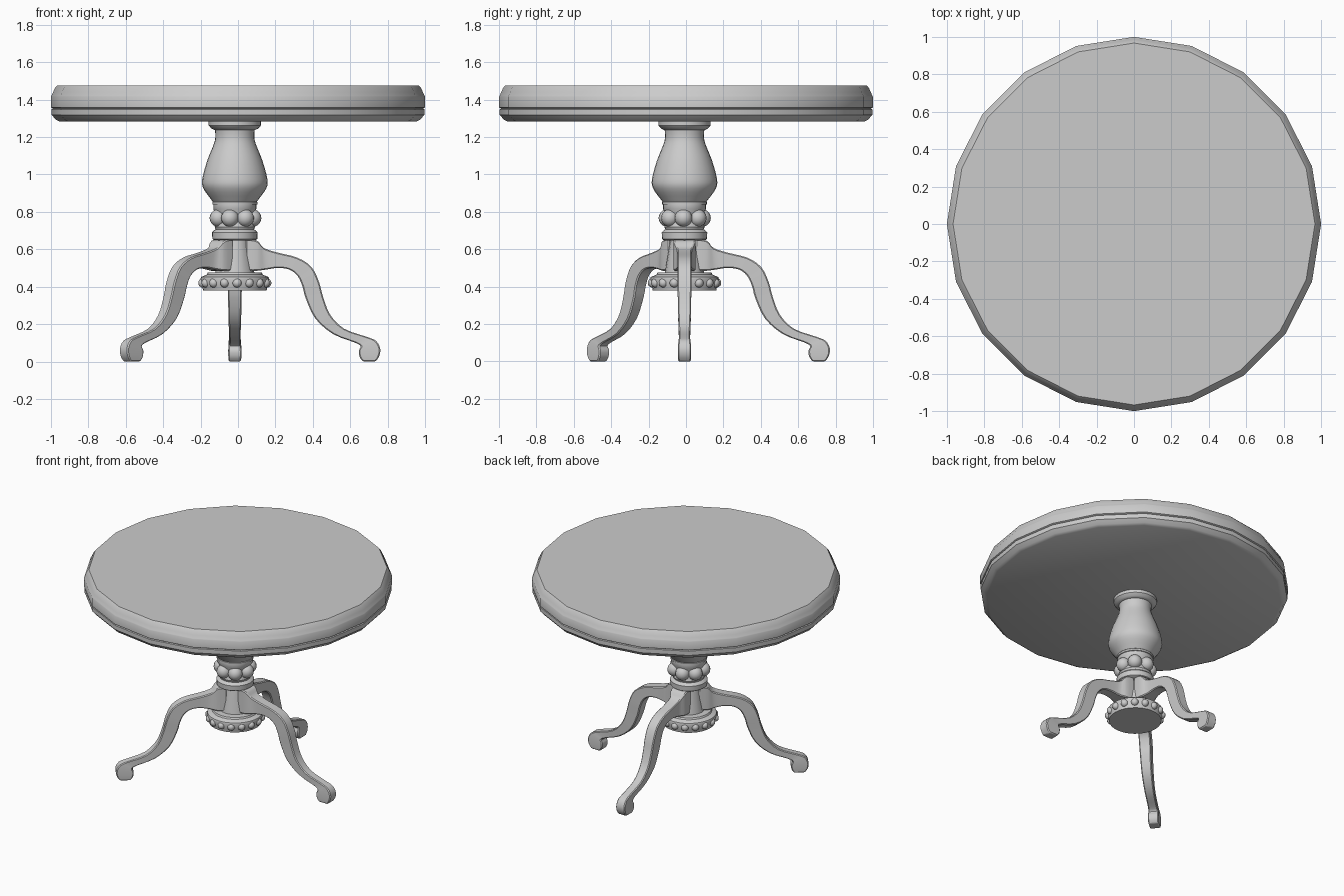
import bpy, bmesh, math
from mathutils import Vector, Matrix

if "Cube" in bpy.data.objects:
    bpy.data.objects.remove(bpy.data.objects["Cube"])

GREY = (0.6, 0.6, 0.6, 1)
mat = bpy.data.materials.new("plain grey")
mat.use_nodes = True
mat.diffuse_color = GREY
mat.node_tree.nodes["Principled BSDF"].inputs["Base Color"].default_value = GREY

CENTRE = Vector((-0.017, -0.008, 0))


def finish(bm, name, loc=(0, 0, 0), turn=0, angle=35, bevel=0):
    bmesh.ops.recalc_face_normals(bm, faces=bm.faces[:])
    mesh = bpy.data.meshes.new(name)
    bm.to_mesh(mesh)
    bm.free()
    mesh.materials.append(mat)
    ob = bpy.data.objects.new(name, mesh)
    bpy.context.collection.objects.link(ob)
    ob.location = loc
    ob.rotation_euler.z = math.radians(turn)
    if bevel:
        mod = ob.modifiers.new("soft edges", "BEVEL")
        mod.width = bevel
        mod.limit_method = "ANGLE"
        mod.angle_limit = math.radians(50)
    bpy.ops.object.select_all(action="DESELECT")
    ob.select_set(True)
    bpy.context.view_layer.objects.active = ob
    bpy.ops.object.shade_smooth_by_angle(angle=math.radians(angle))
    return ob


def skin(bm, rings):
    """Bridge closed rings of points and cap both ends."""
    loops = [[bm.verts.new(p) for p in ring] for ring in rings]
    n = len(loops[0])
    for a, b in zip(loops, loops[1:]):
        for i in range(n):
            j = (i + 1) % n
            bm.faces.new((a[i], a[j], b[j], b[i]))
    bm.faces.new(loops[0])
    bm.faces.new(loops[-1])


def lathe(name, profile, sides, loc=(0, 0, 0)):
    bm = bmesh.new()
    step = math.tau / sides
    skin(bm, [[(r * math.cos(i * step), r * math.sin(i * step), z)
               for i in range(sides)] for r, z in profile])
    return finish(bm, name, loc)


def smooth_path(points, cuts):
    """Catmull-Rom interpolation through tuples of any size."""
    pts = [Vector(p) for p in points]
    pts = [pts[0]] + pts + [pts[-1]]
    out = []
    for a, b, c, d in zip(pts, pts[1:], pts[2:], pts[3:]):
        for k in range(cuts):
            t = k / cuts
            out.append(b + (c - a) * t / 2 + (a * 2 - b * 5 + c * 4 - d) * t**2 / 2
                       + (b * 3 - a - c * 3 + d) * t**3 / 2)
    return out + [pts[-1]]


def bead_ring(name, count, ring, height, radius, start, detail):
    bm = bmesh.new()
    for i in range(count):
        a = math.radians(start) + i * math.tau / count
        spot = Vector((ring * math.cos(a), ring * math.sin(a), height))
        bmesh.ops.create_uvsphere(bm, u_segments=detail, v_segments=detail // 2 + 2,
                                  radius=radius, matrix=Matrix.Translation(spot))
    return finish(bm, name, CENTRE, angle=60)


# Round top: two moulded boards with a fine groove between them
lathe("upper_board", [(.967, 1.475), (.978, 1.462), (.988, 1.44), (.997, 1.42),
                      (1, 1.415), (1, 1.358), (.99, 1.352)][::-1], 20)
lathe("lower_board", [(.955, 1.283), (.975, 1.293), (.99, 1.312), (.997, 1.318),
                      (.997, 1.348), (.985, 1.353)], 20)

# Turned pedestal
bulge = smooth_path([(.118, .855), (.128, .868), (.168, .925), (.174, .975),
                     (.147, 1.075), (.113, 1.16), (.104, 1.2), (.107, 1.245)], 3)
lathe("pedestal_vase", [tuple(p) for p in bulge], 28, CENTRE)
lathe("top_collar", [(.11, 1.238), (.125, 1.245), (.14, 1.262), (.14, 1.285)], 28, CENTRE)
lathe("neck_rings", [(.1, .7), (.108, .72), (.1, .745), (.1, .79), (.115, .815),
                     (.115, .838), (.12, .84), (.12, .852), (.112, .86)], 28, CENTRE)
lathe("lower_ring", [(.108, .647), (.12, .655), (.122, .69), (.11, .702),
                     (.1, .708)], 28, CENTRE)
lathe("pedestal_cone", [(.107, .46), (.075, .655)], 16, CENTRE)
lathe("base_disc", [(.17, .38), (.174, .4), (.184, .44), (.18, .452), (.15, .464),
                    (.145, .475), (.1, .477)], 28, CENTRE)
bead_ring("large_beads", 7, .095, .767, .047, -3, 16)
bead_ring("small_beads", 16, .172, .42, .025, 4, 10)

# Scrolled legs: upper edge, lower edge (distance, height) and half width
STATIONS = [(.06, .655, .06, .485, .06), (.12, .645, .12, .485, .058),
            (.155, .607, .17, .492, .042), (.23, .582, .23, .5, .038),
            (.335, .555, .29, .492, .038), (.41, .505, .335, .458, .038),
            (.45, .425, .362, .4, .038), (.472, .345, .378, .34, .036),
            (.51, .25, .43, .23, .034), (.585, .175, .525, .147, .031),
            (.705, .132, .64, .102, .03), (.755, .11, .672, .082, .033),
            (.777, .07, .663, .058, .035), (.772, .03, .667, .025, .035),
            (.752, 0, .685, 0, .033)]
for leg, turn in (("left_leg", 0), ("back_leg", 90), ("front_right_leg", 220)):
    bm = bmesh.new()
    skin(bm, [[(ux, -w, uz), (ux, w, uz), (lx, w, lz), (lx, -w, lz)]
              for ux, uz, lx, lz, w in smooth_path(STATIONS, 3)])
    finish(bm, leg, CENTRE, turn, bevel=.006)
